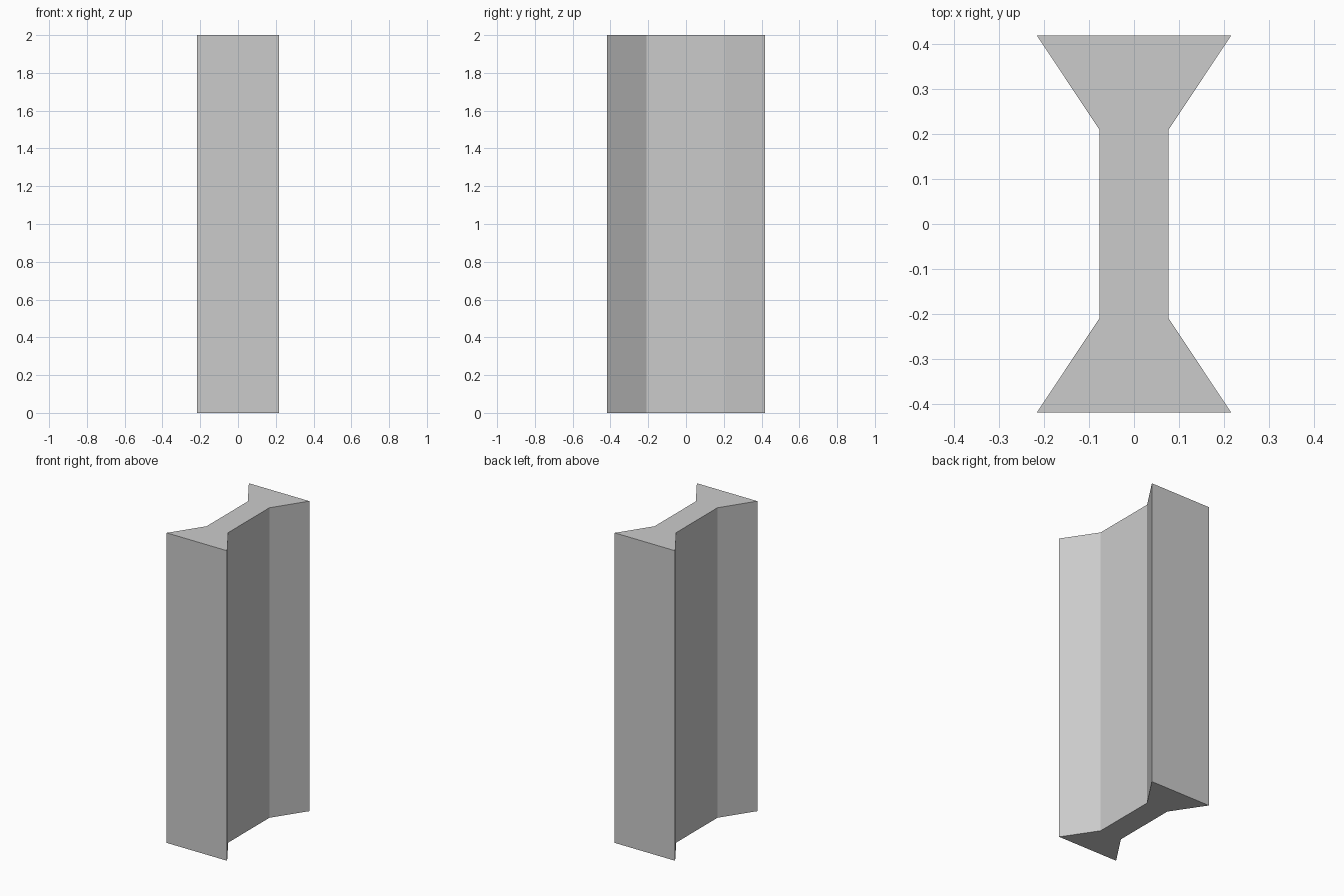
import bpy, bmesh

if "Cube" in bpy.data.objects:
    bpy.data.objects.remove(bpy.data.objects["Cube"])

HEIGHT = 2.0
# One quarter of the I-shaped section: flange tip and web corner
TIP, WEB = (0.216, 0.419), (0.077, 0.21)

# Full cross-section, counter-clockwise, by mirroring the quarter
right = [(TIP[0], -TIP[1]), (WEB[0], -WEB[1]), WEB, TIP]
section = right + [(-x, y) for x, y in reversed(right)]

# Extrude the section upward into the beam
bm = bmesh.new()
base = bm.faces.new([bm.verts.new((x, y, 0)) for x, y in section])
top = bmesh.ops.extrude_face_region(bm, geom=[base], use_keep_orig=True)
verts = [g for g in top["geom"] if isinstance(g, bmesh.types.BMVert)]
bmesh.ops.translate(bm, verts=verts, vec=(0, 0, HEIGHT))
bmesh.ops.recalc_face_normals(bm, faces=bm.faces)

mesh = bpy.data.meshes.new("flared_beam")
bm.to_mesh(mesh)
bm.free()
bpy.context.collection.objects.link(bpy.data.objects.new("flared_beam", mesh))
